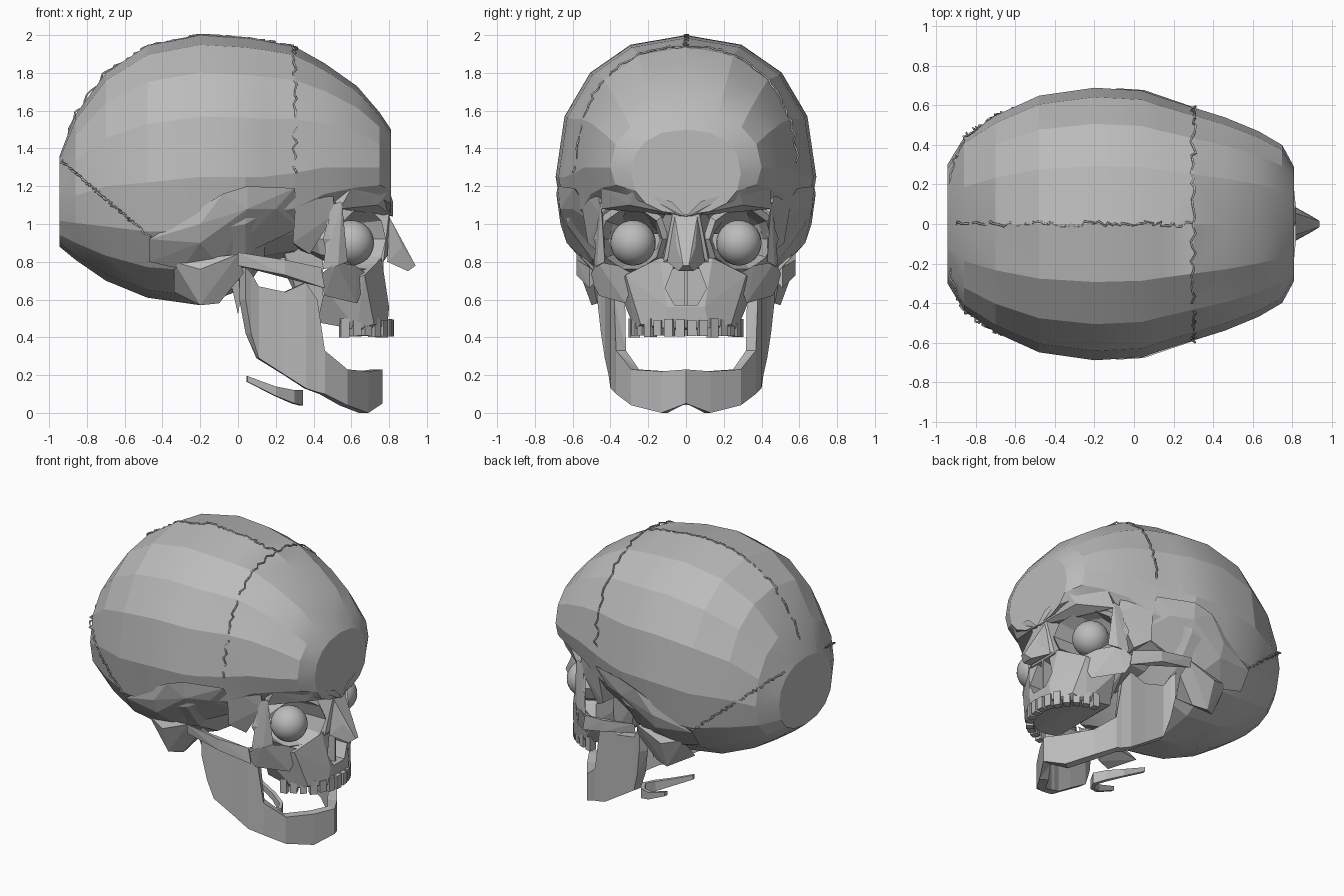
import bpy, bmesh, math, random
from mathutils import Matrix, Vector

random.seed(4)
cube = bpy.data.objects.get("Cube")
if cube:
    bpy.data.objects.remove(cube, do_unlink=True)

bone = bpy.data.materials.new("bone_grey")
bone.use_nodes = True
grey = (0.5, 0.5, 0.5, 1)
bone.diffuse_color = grey
bone.node_tree.nodes["Principled BSDF"].inputs["Base Color"].default_value = grey


def finish(name, bm, smooth_angle=0):
    """Turn a bmesh into a named bone object."""
    bmesh.ops.recalc_face_normals(bm, faces=bm.faces)
    mesh = bpy.data.meshes.new(name)
    bm.to_mesh(mesh)
    bm.free()
    mesh.materials.append(bone)
    if smooth_angle:
        mesh.shade_smooth()
        mesh.set_sharp_from_angle(angle=math.radians(smooth_angle))
    obj = bpy.data.objects.new(name, mesh)
    bpy.context.collection.objects.link(obj)
    return obj


def mirrored(points):
    return points + [(x, -y, z) for x, y, z in points]


def add_hull(bm, points):
    verts = [bm.verts.new(p) for p in points]
    result = bmesh.ops.convex_hull(bm, input=verts)
    loose = set(result["geom_interior"] + result["geom_unused"])
    bmesh.ops.delete(bm, geom=[v for v in loose if isinstance(v, bmesh.types.BMVert)],
                     context='VERTS')


def hull(name, points):
    """One chunky bone across the middle, given by its left half."""
    bm = bmesh.new()
    add_hull(bm, mirrored(points))
    return finish(name, bm)


def hull_pair(name, *chunks):
    """A matching bone on each side of the head."""
    bm = bmesh.new()
    for points in chunks:
        for side in (1, -1):
            add_hull(bm, [(x, y * side, z) for x, y, z in points])
    return finish(name, bm)


def skin(bm, rings, closed=True, cap_start=True, cap_end=True):
    """Bridge successive rings of points with quads."""
    loops = [[bm.verts.new(p) for p in ring] for ring in rings]
    count = len(loops[0])
    for a, b in zip(loops, loops[1:]):
        for i in range(count):
            j = (i + 1) % count
            bm.faces.new((a[i], a[j], b[j], b[i]))
    if cap_start:
        bm.faces.new(loops[0])
    if cap_end:
        bm.faces.new(loops[-1])


# Braincase sections: x, half width, widest height, top, bottom
SECTIONS = [
    (-.945, .30, 1.12, 1.36, .88), (-.86, .44, 1.15, 1.58, .81),
    (-.70, .55, 1.2, 1.80, .70), (-.48, .65, 1.22, 1.945, .61),
    (-.20, .69, 1.25, 2.0, .57), (.04, .675, 1.25, 1.985, .66),
    (.14, .64, 1.25, 1.97, .80), (.30, .59, 1.27, 1.94, .83),
    (.46, .54, 1.3, 1.85, .97), (.63, .47, 1.3, 1.73, 1.05),
    (.75, .40, 1.3, 1.59, 1.08), (.81, .29, 1.27, 1.50, 1.05)]
POWER = 2.25
SIDES = 16


def section_at(x):
    for a, b in zip(SECTIONS, SECTIONS[1:]):
        if a[0] <= x <= b[0]:
            t = (x - a[0]) / (b[0] - a[0])
            return [p + (q - p) * t for p, q in zip(a, b)]
    return SECTIONS[0] if x < 0 else SECTIONS[-1]


def section_point(section, angle):
    x, width, middle, top, bottom = section
    c, s = math.cos(angle), math.sin(angle)
    reach = top - middle if s > 0 else middle - bottom
    bend = lambda v: math.copysign(abs(v) ** (2 / POWER), v)
    return (x, width * bend(c), middle + reach * bend(s))


def skull_point(x, z, lift=0.0):
    """Point on the left wall of the braincase."""
    _, width, middle, top, bottom = section_at(x)
    reach = top - middle if z > middle else middle - bottom
    t = min(1, abs(z - middle) / reach)
    return (x, width * (1 - t ** POWER) ** (1 / POWER) + lift, z)


def braincase_piece(name, cuts):
    bm = bmesh.new()
    skin(bm, [[section_point(s, math.tau * i / SIDES) for i in range(SIDES)]
              for s in SECTIONS])
    bmesh.ops.triangulate(bm, faces=[f for f in bm.faces if len(f.verts) == 4])
    for origin, normal in cuts:
        bmesh.ops.bisect_plane(bm, geom=bm.verts[:] + bm.edges[:] + bm.faces[:],
                               plane_co=origin, plane_no=normal, clear_inner=True)
    return finish(name, bm, 16)


# Braincase split along its sutures
crown = Vector((.3, 0, 1.9))
nape = Vector((-.95, 0, 1.35))
forward, upward = Vector((1, 0, 0)), Vector((.43, 0, .5))
braincase_piece("frontal_bone", [(crown, forward)])
braincase_piece("parietal_bones", [(crown, -forward), (nape, upward)])
braincase_piece("occipital_bone", [(crown, -forward), (nape, -upward)])


def suture(name, path):
    """Thin ragged seam lying on the braincase."""
    curve = bpy.data.curves.new(name, 'CURVE')
    curve.dimensions = '3D'
    curve.bevel_depth = 0.006
    curve.bevel_resolution = 0
    line = curve.splines.new('POLY')
    line.points.add(len(path) - 1)
    for point, co in zip(line.points, path):
        shake = [random.uniform(-.014, .014) for _ in range(3)]
        point.co = (co[0] + shake[0], co[1] + shake[1], co[2] + shake[2] / 3, 1)
    curve.materials.append(bone)
    bpy.context.collection.objects.link(bpy.data.objects.new(name, curve))


steps = [i / 60 for i in range(61)]
suture("coronal_suture", [section_point(section_at(.3), math.pi * t) for t in steps])
suture("sagittal_suture", [(x, 0, section_at(x)[3]) for x in (-.93 + 1.22 * t for t in steps)])
lambdoid = [skull_point(-.93 + .46 * t, 1.335 - .4 * t) for t in steps]
suture("lambdoid_suture", mirrored(lambdoid)[60::-1] + mirrored(lambdoid)[61:])

# Temples, ear region and skull base
rim = [(-.47, .92), (-.2, 1.0), (-.08, 1.16), (.05, 1.2), (.3, 1.19), (.33, .98),
       (.2, .92), (-.1, .78), (-.3, .76), (-.47, .8)]
bulge = [(-.2, .9), (.05, 1.08), (.2, 1.08)]
hull_pair("temporal_bones",
          [skull_point(x, z, .008) for x, z in rim] +
          [skull_point(x, z, .015) for x, z in bulge] + [(0, .4, 1), (-.3, .4, .85)])
hull_pair("mastoid_processes",
          [(-.34, .52, .8), (0, .56, .84), (.03, .5, .74), (-.2, .5, .57), (-.1, .47, .58),
           (-.34, .38, .64), (-.05, .36, .66), (-.2, .57, .76)])
hull_pair("styloid_processes",
          [(-.04, .4, .7), (.03, .4, .7), (0, .35, .7), (0, .36, .52)])
hull_pair("sphenoid_wings",
          [(.31, .57, 1.2), (.36, .56, 1.34), (.5, .48, 1.27), (.51, .45, 1.05),
           (.38, .45, .84), (.29, .52, .9), (.33, .33, .86), (.42, .33, 1.2)])
hull("skull_base",
     [(.24, .2, .86), (.45, .2, .95), (.45, .16, .5), (.34, .14, .55), (.26, .12, .72)])

# Brow, cheekbones and arches
hull_pair("brow_ridges",
          [(.82, .0, 1.04), (.82, .08, 1.12), (.8, .28, 1.18), (.74, .3, 1.1),
           (.54, .45, 1.08), (.6, .45, 1.19), (.72, .08, 1.06), (.5, .42, 1.14)])
hull_pair("cheekbones",
          [(.69, .27, .73), (.63, .32, .58), (.46, .46, .62), (.42, .51, .72),
           (.52, .47, .8), (.62, .36, .78), (.45, .4, .7)],
          [(.53, .47, .78), (.45, .49, .76), (.49, .46, 1.1), (.55, .45, 1.12),
           (.58, .43, .8), (.5, .43, .95)],
          [(.46, .51, .66), (.44, .51, .77), (.25, .58, .81), (.25, .58, .73), (0, .57, .78),
           (0, .58, .85), (.42, .46, .72), (.05, .53, .8)])

# Eye sockets, open to the face
bm = bmesh.new()
for side in (1, -1):
    rings = []
    for radius, centre, depth in ((.2, .29, -.06), (.165, .29, 0), (.14, .27, -.14), (.06, .2, -.3)):
        ring = []
        for i in range(10):
            a = math.tau * i / 10
            y = centre + radius * math.cos(a)
            ring.append((.66 + depth - .75 * radius * math.cos(a), y * side,
                         .92 + radius * math.sin(a)))
        rings.append(ring)
    skin(bm, rings, cap_start=False)
finish("eye_sockets", bm)

bm = bmesh.new()
for side in (1, -1):
    bmesh.ops.create_uvsphere(bm, u_segments=24, v_segments=16, radius=.12,
                              matrix=Matrix.Translation((.6, .28 * side, .9)))
finish("eyeballs", bm, 40)

# Nose and upper jaw
hull("nose_bridge",
     [(.8, .07, 1.06), (.5, .13, 1.06), (.77, .12, .8), (.48, .14, .74), (.81, .03, .86)])
hull("nasal_bones",
     [(.8, .06, 1.04), (.94, .015, .78), (.9, .04, .75), (.79, .1, .8), (.87, .05, .88)])
upper_jaw = hull("upper_jaw",
     [(.79, .12, .45), (.63, .27, .44), (.42, .26, .48), (.8, .1, .56), (.67, .32, .73),
      (.46, .36, .66), (.76, .14, .82), (.5, .3, .75), (.72, .24, .47)])
cutter = hull("nose_opening_cutter",
     [(x, y, z) for x in (.6, 1) for y, z in ((.04, .84), (.11, .66), (.06, .57))])
cutter.hide_render = True
opening = upper_jaw.modifiers.new("nose_opening", 'BOOLEAN')
opening.operation = 'DIFFERENCE'
opening.object = cutter
bpy.context.view_layer.objects.active = upper_jaw
bpy.ops.object.modifier_apply(modifier=opening.name)
bpy.data.objects.remove(cutter, do_unlink=True)
hull("nasal_septum", [(x, .008, z) for x in (.58, .77) for z in (.55, .8)])

# Upper teeth around the arch
bm = bmesh.new()
for i in range(14):
    a = math.radians(-78 + 12 * i)
    place = Vector((.5 + .3 * math.cos(a), .28 * math.sin(a), .45))
    size = Matrix.Diagonal((.05, .046, .08 + random.uniform(0, .02), 1))
    bmesh.ops.create_cube(bm, size=1, matrix=Matrix.Translation(place)
                          @ Matrix.Rotation(a, 4, 'Z') @ size)
finish("upper_teeth", bm)


def arch(name, stations, thickness):
    """Upright band from the left end round the front to the right end."""
    path = stations + [(x, -y, low, high) for x, y, low, high in stations[-2::-1]]
    rings = []
    for i, (x, y, low, high) in enumerate(path):
        before, after = path[max(i - 1, 0)], path[min(i + 1, len(path) - 1)]
        out = Vector((before[1] - after[1], after[0] - before[0])).normalized() * thickness
        rings.append([(x, y, low), (x, y, high),
                      (x - out.x, y - out.y, high), (x - out.x, y - out.y, low)])
    bm = bmesh.new()
    skin(bm, rings)
    bmesh.ops.triangulate(bm, faces=bm.faces)
    return finish(name, bm)


# Lower jaw and throat bone
arch("lower_jaw",
     [(.04, .47, .6, .77), (.07, .45, .42, .74), (.11, .43, .29, .67), (.25, .41, .2, .64),
      (.36, .4, .13, .69), (.42, .38, .11, .6), (.46, .37, .1, .33), (.58, .29, .04, .23),
      (.69, .13, 0, .22), (.765, 0, .05, .23)], .06)
arch("throat_bone",
     [(.05, .17, .165, .195), (.2, .14, .09, .14), (.3, .08, .05, .12), (.345, 0, .04, .12)], .025)
